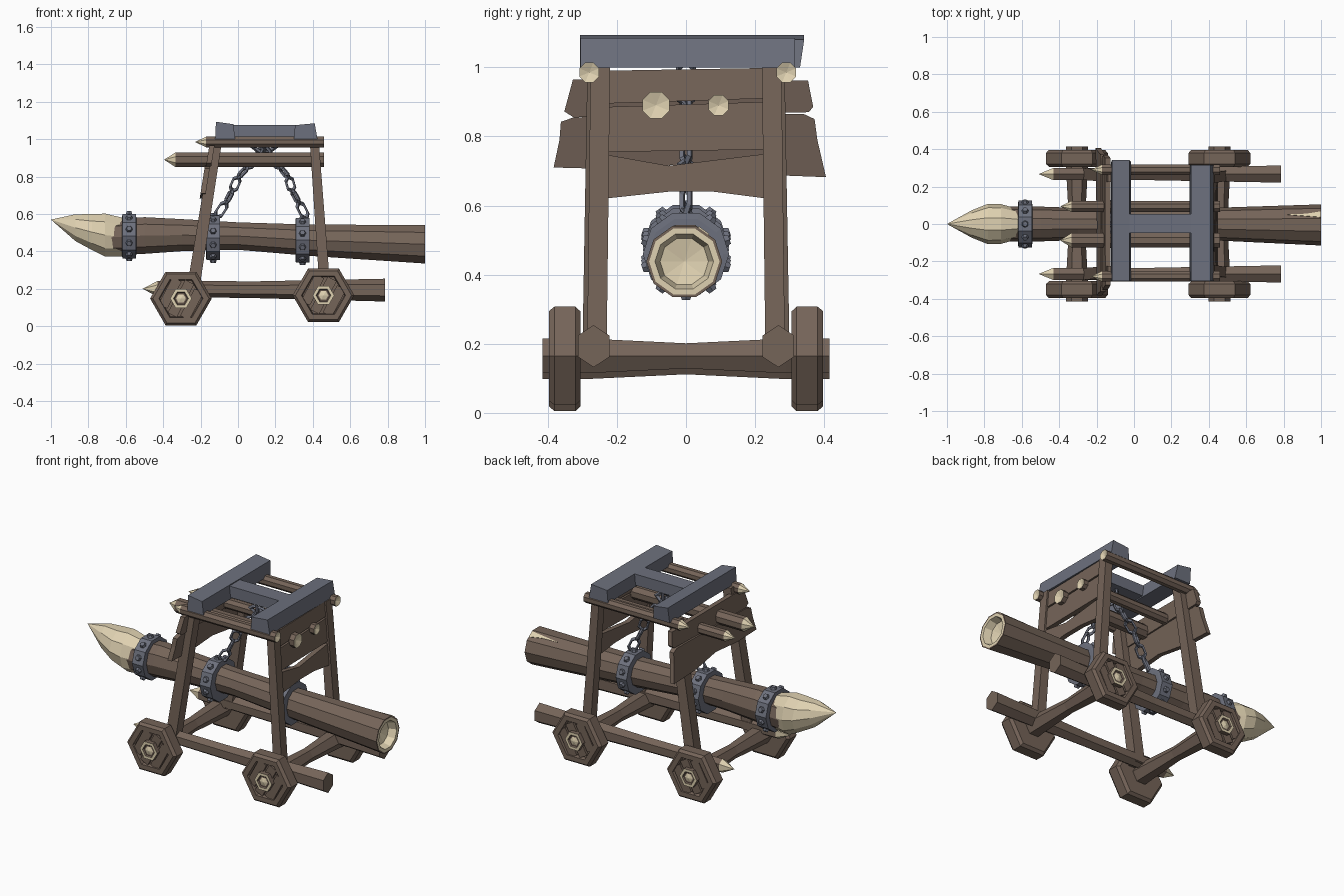
import bpy, bmesh, math
from mathutils import Vector, Matrix

if "Cube" in bpy.data.objects:
    bpy.data.objects.remove(bpy.data.objects["Cube"])


def material(name, rgb):
    m = bpy.data.materials.new(name)
    m.diffuse_color = (*rgb, 1)
    m.use_nodes = True
    m.node_tree.nodes["Principled BSDF"].inputs["Base Color"].default_value = m.diffuse_color
    return m


WOOD = material("brown_wood", (0.178, 0.128, 0.099))
CREAM = material("cut_cream_wood", (0.74, 0.64, 0.44))
IRON = material("blue_grey_iron", (0.152, 0.163, 0.205))


def finish(name, bm, mats):
    bmesh.ops.remove_doubles(bm, verts=bm.verts, dist=1e-5)
    bmesh.ops.recalc_face_normals(bm, faces=bm.faces)
    me = bpy.data.meshes.new(name)
    bm.to_mesh(me)
    bm.free()
    for m in mats:
        me.materials.append(m)
    ob = bpy.data.objects.new(name, me)
    bpy.context.collection.objects.link(ob)
    return ob


def loft(name, rings, sides, axis, phase=0, mats=(WOOD,), ids=None):
    """Skin rings (t, u, v, ru, rv) placed along an axis; radius 0 makes a point."""
    bm = bmesh.new()
    loops = []
    for t, u, v, ru, rv in rings:
        loop = []
        for i in range(sides):
            a = math.radians(phase) + math.tau * i / sides
            p, q = u + ru * math.cos(a), v + rv * math.sin(a)
            loop.append(bm.verts.new({'x': (t, p, q), 'y': (p, t, q), 'z': (p, q, t)}[axis]))
        loops.append(loop)
    for k in range(len(loops) - 1):
        a, b = loops[k], loops[k + 1]
        for i in range(sides):
            j = (i + 1) % sides
            f = bm.faces.new((a[i], a[j], b[j], b[i]))
            f.material_index = ids[k] if ids else 0
    for k, loop in ((0, loops[0]), (-1, loops[-1])):
        if rings[k][3] > 0:
            bm.faces.new(loop).material_index = ids[k] if ids else 0
    bmesh.ops.dissolve_degenerate(bm, dist=1e-6, edges=bm.edges)
    return finish(name, bm, mats)


def prism(name, pts, fn, mat):
    """Outline pts swept between side -1 and +1 by fn(u, v, side)."""
    bm = bmesh.new()
    a, b = [[bm.verts.new(fn(u, v, s)) for u, v in pts] for s in (-1, 1)]
    bm.faces.new(a)
    bm.faces.new(b)
    n = len(pts)
    for i in range(n):
        bm.faces.new((a[i], a[(i + 1) % n], b[(i + 1) % n], b[i]))
    return finish(name, bm, (mat,))


# Wheels: bevelled hexagons with a recessed face filled with slanted planks
def wheel(name, x, z, s):
    prof = [(.305, .148), (.32, .165), (.38, .165), (.396, .15), (.396, .118), (.375, .112)]
    loft(name, [(s * t, x, z, r, r) for t, r in prof], 6, 'y')
    tilt = math.radians(62)
    d, n = Vector((math.cos(tilt), math.sin(tilt))), Vector((-math.sin(tilt), math.cos(tilt)))
    for k, (off, half) in enumerate(((-.066, .082), (0, .10), (.066, .082))):
        c = Vector((x, z)) + n * off
        w = .027
        pts = [c + d * half + n * w, c - d * half + n * w, c - d * half - n * w, c + d * half - n * w]
        prism(f"{name}_plank_{k}", pts, lambda u, v, e: (u, s * (.38 + .01 * e), v), WOOD)


for tag, x, z in (("front", -.305, .148), ("rear", .457, .165)):
    wheel(f"{tag}_wheel_near", x, z, -1)
    wheel(f"{tag}_wheel_far", x, z, 1)
    # Axle, thinner in the middle, with cream end grain and a grooved hub
    half = [(.415, 0), (.408, .026), (.408, .034), (.415, .04), (.415, .058), (.29, .058), (0, .042)]
    rings = [(-t, x, z, r, r) for t, r in half] + [(t, x, z, r, r) for t, r in half[-2::-1]]
    ids = [1, 0, 0, 1, 0, 0, 0, 0, 1, 0, 0, 1]
    loft(f"{tag}_axle", rings, 6, 'y', 0, (WOOD, CREAM), ids)

# Lower side rails with sharpened cream tips
for s, tag in ((-1, "near"), (1, "far")):
    y = .267 * s
    loft(f"side_rail_{tag}",
         [(-.51, y, .20, 0, 0), (-.43, y, .20, .038, .042), (.1, y, .195, .038, .045),
          (.787, y, .193, .053, .061)], 6, 'x', 90, (WOOD, CREAM), [1, 0, 0])
    # Leaning corner posts
    loft(f"front_post_{tag}", [(.17, -.245, s * .268, .048, .045), (1.0, -.112, s * .255, .04, .043)],
         4, 'z', 45)
    loft(f"rear_post_{tag}", [(.17, .467, s * .258, .041, .04), (1.0, .407, s * .248, .034, .04)],
         4, 'z', 45)


# Sharpened poles under the roof, with cream ends
def stake(name, x0, x1, y, z, r, tip):
    loft(name, [(x0, y, z, 0, 0), (x0 + tip, y, z, r, r), (x1, y, z, r, r), (x1 - .012, y, z, 0, 0)],
         8, 'x', 22.5, (WOOD, CREAM), [1, 0, 1])


stake("top_rail_near", -.23, .46, -.28, .985, .031, .06)
stake("top_rail_far", -.23, .46, .29, .985, .031, .06)
stake("inner_stake_near", -.395, .46, -.087, .89, .042, .06)
stake("inner_stake_far", -.395, .46, .094, .89, .032, .06)

# Front shield of two ragged planks, leaning with the posts
lean_f = lambda u, v, e: (-.182 + (v - .7) * .16 + .014 * e, u, v)
prism("shield_plank_upper", [(-.327, .965), (-.352, .872), (-.325, .855), (.355, .87), (.368, .885),
                             (.353, .962)], lean_f, WOOD)
prism("shield_plank_lower", [(-.325, .855), (-.362, .842), (-.366, .79), (-.383, .71), (-.2, .705),
                             (0, .72), (.2, .69), (.405, .682), (.38, .79), (.372, .85), (.34, .865)],
      lambda u, v, e: (lean_f(u, v, e)[0] - .006, u, v), WOOD)

# Rear planks between the posts
lean_r = lambda u, v, e: (.465 - (v - .2) * .073 + .015 * e, u, v)
for k, pts in enumerate((
        [(-.235, .895), (.235, .91), (.235, .998), (-.235, .99)],
        [(-.235, .755), (.235, .762), (.235, .9), (-.235, .885)],
        [(-.235, .62), (-.05, .64), (.08, .64), (.235, .62), (.235, .75), (-.05, .715), (-.235, .748)])):
    prism(f"rear_plank_{k}", pts, lean_r, WOOD)

# Iron roof: two cross beams and a bridge
prism("roof_beam_front", [(-.122, 1.0), (-.015, 1.0), (-.025, 1.08), (-.118, 1.093)],
      lambda u, v, e: (u, .012 + e * .318 + (.012 if e > 0 and v > 1.05 else 0), v), IRON)
prism("roof_beam_rear", [(.298, 1.0), (.425, 1.0), (.41, 1.085), (.305, 1.075)],
      lambda u, v, e: (u, .005 + e * .31, v), IRON)
prism("roof_bridge", [(-.03, 1.008), (.31, 1.008), (.31, 1.075), (-.03, 1.075)],
      lambda u, v, e: (u, .003 + e * .05, v), IRON)

# Ram log with hollow cream end
loft("ram_log",
     [(-.68, 0, .475, .095, .10), (-.5, 0, .485, .093, .103), (-.3, 0, .487, .086, .09),
      (0, 0, .482, .08, .077), (.38, 0, .46, .085, .088), (1, -.005, .438, .11, .108),
      (1, -.005, .438, .102, .1), (1, -.005, .438, .085, .083), (.955, -.005, .438, .07, .07),
      (.94, -.005, .438, 0, 0)], 10, 'x', 0, (WOOD, CREAM), [0] * 6 + [1] * 3)

# Split in the bark near the open end
def split_point(x, deg, e):
    r = (.1 + .003 * e - (1 - x) * .04) / math.cos(math.radians(deg - 54))
    a = math.radians(deg)
    return (x, -.004 + r * math.cos(a), .438 + (1 - x) * .036 + r * math.sin(a))


prism("log_split", [(.81, 56), (.9, 62), (.998, 68), (.998, 48), (.92, 55)],
      lambda u, v, e: split_point(u, v, e + 1.2), CREAM)

# Carved cream spear tip
loft("ram_tip",
     [(-1, 0, .57, 0, 0), (-.87, 0, .527, .072, .075), (-.78, 0, .503, .108, .101),
      (-.71, 0, .487, .106, .121), (-.6, 0, .475, .075, .106)], 10, 'x', 0, (CREAM,))

# Iron bands with studs round the log
for k, (x0, z) in enumerate(((-.582, .482), (-.133, .472), (.345, .46))):
    r = .125
    loft(f"ram_band_{k}", [(x0 - .038, 0, z, .108, .106), (x0 - .036, 0, z, r, r),
                           (x0 + .036, 0, z, r, r), (x0 + .038, 0, z, .108, .106)],
         10, 'x', 0, (IRON,))
    bm = bmesh.new()
    for i in range(10):
        a = math.radians(18 + 36 * i)
        d = Vector((0, math.cos(a), math.sin(a)))
        m = Matrix.Translation(Vector((x0, 0, z)) + d * .122) @ d.to_track_quat('Z', 'X').to_matrix().to_4x4()
        bmesh.ops.create_cone(bm, cap_ends=True, segments=6, radius1=.022, radius2=.014,
                              depth=.022, matrix=m)
    finish(f"band_studs_{k}", bm, (IRON,))


# Chains from the roof bridge down to the two bands
def link(name, p, q, roll):
    p, q = Vector(p), Vector(q)
    d = q - p
    bpy.ops.mesh.primitive_torus_add(major_segments=6, minor_segments=4, major_radius=.03,
                                     minor_radius=.0095)
    ob = bpy.context.object
    ob.name = name
    ob.data.materials.append(IRON)
    x = d.normalized()
    side = x.cross(Vector((0, 1, 0)))
    zz = Vector((0, 1, 0)) * math.cos(roll) + side * math.sin(roll)
    rot = Matrix((x, zz.cross(x), zz)).transposed().to_4x4()
    ob.matrix_world = (Matrix.Translation((p + q) / 2) @ rot
                       @ Matrix.Diagonal((d.length / .06 * 1.12, .85, 1, 1)))


for tag, path in (("front", [(-.115, .585), (-.065, .66), (-.03, .725), (.0, .795), (.05, .85),
                             (.095, .9), (.13, .955)]),
                  ("rear", [(.365, .58), (.325, .66), (.29, .725), (.27, .795), (.225, .85),
                            (.18, .9), (.15, .955)])):
    for i in range(len(path) - 1):
        a, b = path[i], path[i + 1]
        link(f"{tag}_chain_link_{i}", (a[0], 0, a[1]), (b[0], 0, b[1]), .5 if i % 2 == 0 else 2.0)
link("chain_hanger", (.14, 0, .94), (.14, 0, 1.015), 1.57)
link("chain_cross_link", (.09, 0, .955), (.19, 0, .955), .3)
